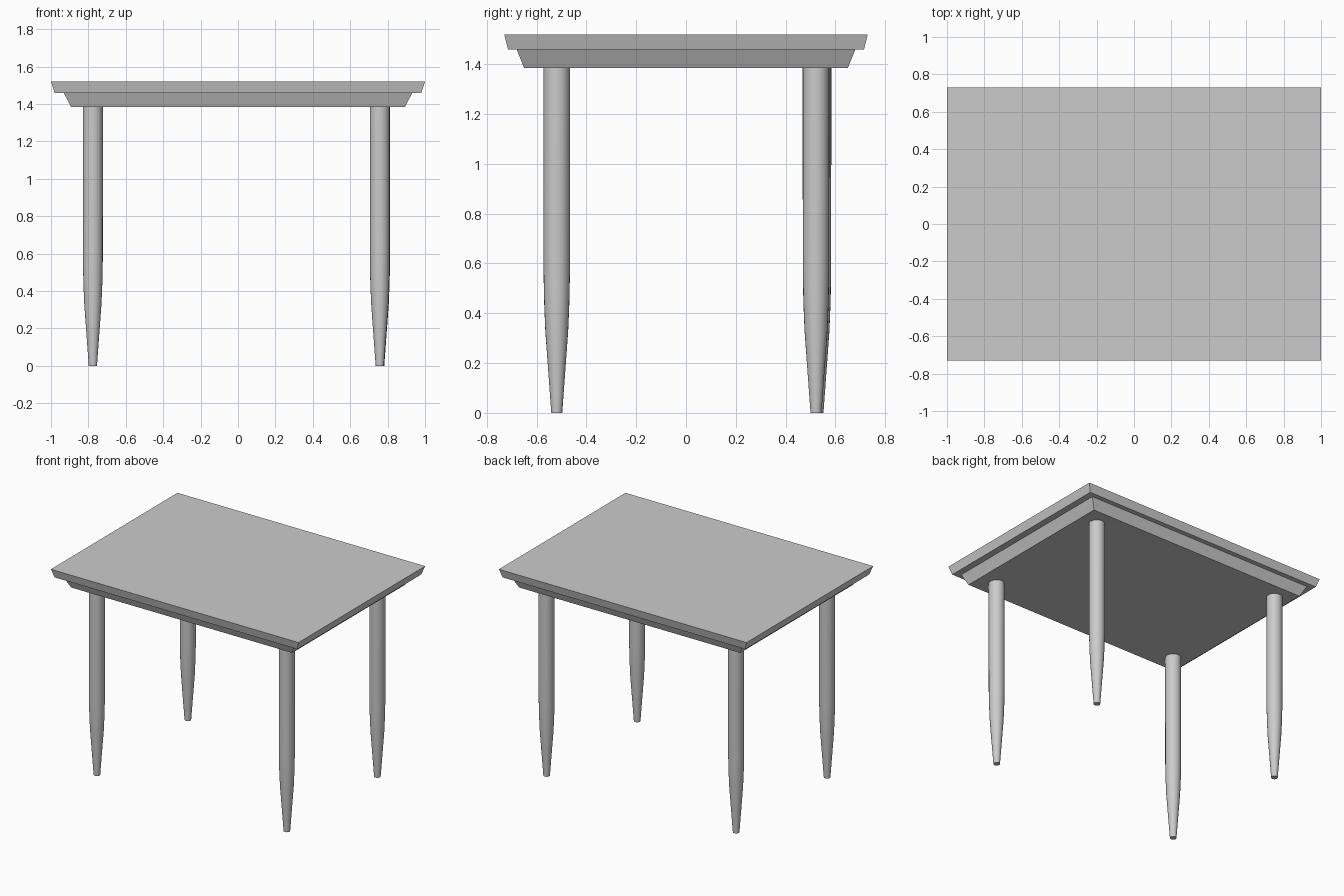
import bpy, bmesh, math

if "Cube" in bpy.data.objects:
    bpy.data.objects.remove(bpy.data.objects["Cube"])


def make_object(name, bm):
    bmesh.ops.recalc_face_normals(bm, faces=bm.faces)
    mesh = bpy.data.meshes.new(name)
    bm.to_mesh(mesh)
    bm.free()
    obj = bpy.data.objects.new(name, mesh)
    bpy.context.collection.objects.link(obj)
    return obj


def bevelled_slab(name, z0, z1, bottom, top):
    """Box whose bottom and top have different half sizes."""
    bm = bmesh.new()
    bmesh.ops.create_cube(bm, size=2)
    for v in bm.verts:
        (hx, hy), z = (top, z1) if v.co.z > 0 else (bottom, z0)
        v.co = (v.co.x * hx, v.co.y * hy, z)
    return make_object(name, bm)


def turned_leg(name, x, y, profile, sides=24):
    """Stacked rings following a (radius, height) profile."""
    bm = bmesh.new()
    rings = []
    for r, z in profile:
        angles = [2 * math.pi * i / sides for i in range(sides)]
        rings.append([bm.verts.new((r * math.cos(a), r * math.sin(a), z)) for a in angles])
    for low, high in zip(rings, rings[1:]):
        for i in range(sides):
            j = (i + 1) % sides
            bm.faces.new((low[i], low[j], high[j], high[i]))
    bm.faces.new(rings[0])
    bm.faces.new(rings[-1])
    obj = make_object(name, bm)
    obj.location = (x, y, 0)
    bpy.ops.object.select_all(action='DESELECT')
    obj.select_set(True)
    bpy.context.view_layer.objects.active = obj
    bpy.ops.object.shade_smooth_by_angle(angle=math.radians(30))
    return obj


# Table top and the smaller moulding beneath it
bevelled_slab("table_top", 1.46, 1.52, (0.98, 0.715), (1.0, 0.73))
bevelled_slab("under_moulding", 1.385, 1.46, (0.893, 0.65), (0.932, 0.68))

# Four round legs, tapered towards the foot
LEG = [(0.022, 0), (0.034, 0.165), (0.046, 0.33), (0.0505, 0.44), (0.053, 0.56), (0.0535, 1.385)]
turned_leg("front_left_leg", -0.776, -0.519, LEG)
turned_leg("front_right_leg", 0.758, -0.519, LEG)
turned_leg("back_left_leg", -0.776, 0.53, LEG)
turned_leg("back_right_leg", 0.76, 0.522, LEG)
